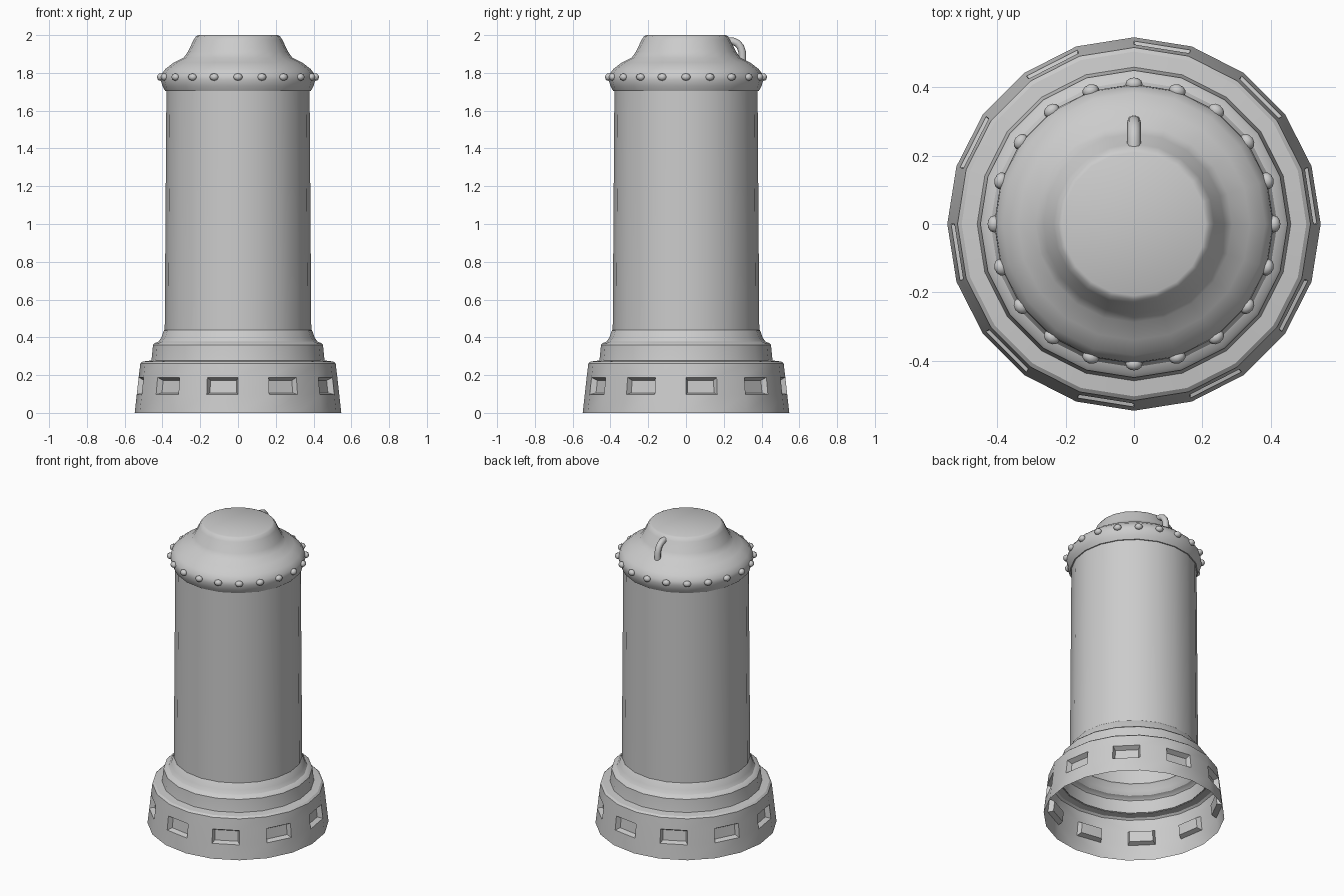
import bpy, bmesh, math
from mathutils import Vector, Matrix

if "Cube" in bpy.data.objects:
    bpy.data.objects.remove(bpy.data.objects["Cube"])

SIDES = 20
STEP = 2 * math.pi / SIDES


def finish(name, bm, angle=30):
    bm.normal_update()
    me = bpy.data.meshes.new(name)
    bm.to_mesh(me)
    bm.free()
    ob = bpy.data.objects.new(name, me)
    bpy.context.collection.objects.link(ob)
    bpy.ops.object.select_all(action='DESELECT')
    ob.select_set(True)
    bpy.context.view_layer.objects.active = ob
    bpy.ops.object.shade_smooth_by_angle(angle=math.radians(angle))
    return ob


def lathe(profile, cap_top=False):
    """Revolve (radius, z) points, bottom to top; returns bmesh and face rows."""
    bm = bmesh.new()
    rings = [[bm.verts.new((r * math.cos(i * STEP), r * math.sin(i * STEP), z))
              for i in range(SIDES)] for r, z in profile]
    rows = []
    for a, b in zip(rings, rings[1:]):
        rows.append([bm.faces.new((a[i], a[(i + 1) % SIDES],
                                   b[(i + 1) % SIDES], b[i])) for i in range(SIDES)])
    if cap_top:
        bm.faces.new(rings[-1])
    bm.normal_update()
    return bm, rows


# flared base skirt with a recessed window in every second face
bm, rows = lathe([(0.547, 0), (0.536, 0.097), (0.526, 0.188),
                  (0.517, 0.262), (0.505, 0.272), (0.455, 0.278)])
bmesh.ops.inset_individual(bm, faces=rows[1][::2], thickness=0.018, depth=-0.03)
finish("base_skirt", bm)

# stepped collar between base and body
bm, _ = lathe([(0.46, 0.275), (0.457, 0.29), (0.45, 0.36), (0.44, 0.37),
               (0.42, 0.378), (0.405, 0.40), (0.393, 0.435), (0.386, 0.442)])
finish("collar", bm)

# tall cylindrical body
bm, _ = lathe([(0.388, 0.44), (0.379, 1.71)])
finish("body", bm)

# domed cap with flat top
bm, _ = lathe([(0.375, 1.705), (0.386, 1.705), (0.40, 1.73), (0.41, 1.765),
               (0.407, 1.79), (0.385, 1.82), (0.34, 1.855), (0.288, 1.88),
               (0.265, 1.912), (0.235, 1.975), (0.222, 1.994), (0.21, 2.0)], True)
finish("cap", bm, 40)

# ring of rivets around the cap
bm = bmesh.new()
for i in range(SIDES):
    m = (Matrix.Rotation(i * STEP, 4, 'Z') @ Matrix.Translation((0.41, 0, 1.778))
         @ Matrix.Diagonal((0.019, 0.025, 0.02, 1)) @ Matrix.Rotation(math.pi / 2, 4, 'Y'))
    bmesh.ops.create_uvsphere(bm, u_segments=8, v_segments=6, radius=1, matrix=m)
finish("rivets", bm, 60)

# small curved handle at the back of the cap
path = [(0.215, 1.967), (0.25, 1.967), (0.272, 1.957), (0.288, 1.938),
        (0.298, 1.91), (0.299, 1.86)]
bm = bmesh.new()
rings = []
for k, (y, z) in enumerate(path):
    a, b = path[max(k - 1, 0)], path[min(k + 1, len(path) - 1)]
    t = Vector((0, b[0] - a[0], b[1] - a[1])).normalized()
    n = t.cross(Vector((1, 0, 0)))
    rings.append([bm.verts.new(Vector((0, y, z)) + 0.02 *
                  (Vector((math.cos(s), 0, 0)) + n * math.sin(s)))
                  for s in (j * math.pi / 4 for j in range(8))])
for a, b in zip(rings, rings[1:]):
    for j in range(8):
        bm.faces.new((a[j], a[(j + 1) % 8], b[(j + 1) % 8], b[j]))
bm.faces.new(rings[0])
bm.faces.new(rings[-1])
bmesh.ops.recalc_face_normals(bm, faces=bm.faces)
finish("handle", bm, 50)
